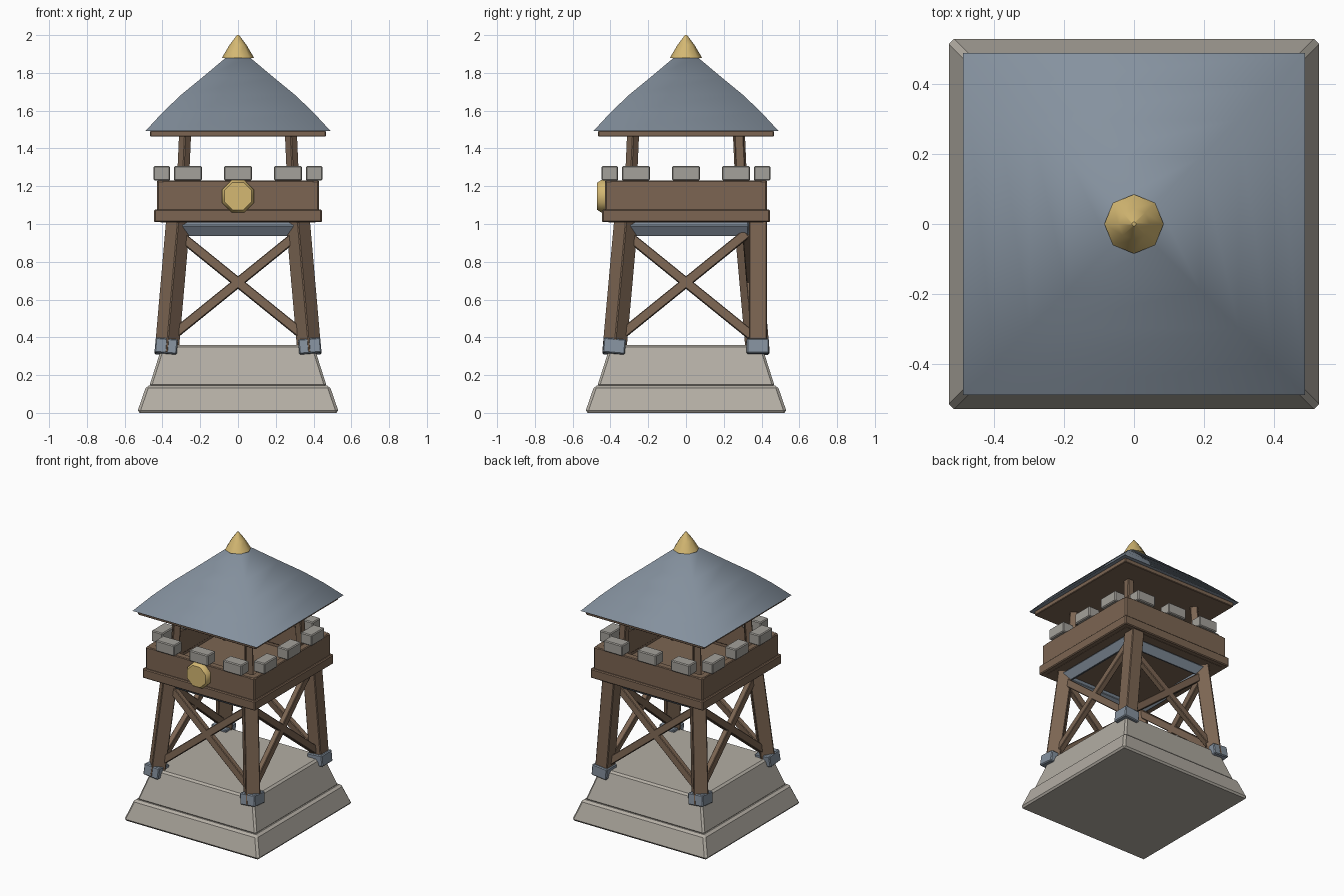
import bpy, bmesh, math
from mathutils import Vector, Matrix

cube = bpy.data.objects.get("Cube")
if cube:
    bpy.data.objects.remove(cube)


def material(name, r, g, b):
    m = bpy.data.materials.new(name)
    m.use_nodes = True
    m.diffuse_color = (r, g, b, 1)
    m.node_tree.nodes["Principled BSDF"].inputs["Base Color"].default_value = (r, g, b, 1)
    return m


PALE_STONE = material("pale stone", .45, .42, .37)
GREY_STONE = material("grey stone", .37, .355, .325)
TIMBER = material("timber", .2, .13, .085)
SLATE = material("blue slate", .235, .285, .345)
GOLD = material("gold", .66, .48, .17)


def finish(name, bm, mat, bevel=0, smooth=None):
    bmesh.ops.recalc_face_normals(bm, faces=bm.faces)
    mesh = bpy.data.meshes.new(name)
    bm.to_mesh(mesh)
    bm.free()
    ob = bpy.data.objects.new(name, mesh)
    bpy.context.collection.objects.link(ob)
    mesh.materials.append(mat)
    if bevel:
        mod = ob.modifiers.new("edge bevel", "BEVEL")
        mod.width = bevel
        mod.segments = 1
    if smooth:
        bpy.ops.object.select_all(action="DESELECT")
        ob.select_set(True)
        bpy.context.view_layer.objects.active = ob
        bpy.ops.object.shade_smooth_by_angle(angle=math.radians(smooth))
    return ob


def box(name, centre, size, mat, bevel=.006, turn=None):
    bm = bmesh.new()
    bmesh.ops.create_cube(bm, size=1)
    bmesh.ops.scale(bm, vec=size, verts=bm.verts)
    if turn:
        bmesh.ops.transform(bm, matrix=turn, verts=bm.verts)
    bmesh.ops.translate(bm, vec=centre, verts=bm.verts)
    return finish(name, bm, mat, bevel)


def stack(name, profile, sides, mat, start=0, bevel=0, smooth=None):
    """Loft of regular polygons through (radius, height) pairs, capped."""
    bm = bmesh.new()
    rings = []
    for r, z in profile:
        angles = [start + math.tau * i / sides for i in range(sides)]
        rings.append([bm.verts.new((r * math.cos(a), r * math.sin(a), z)) for a in angles])
    for low, high in zip(rings, rings[1:]):
        for i in range(sides):
            j = (i + 1) % sides
            bm.faces.new((low[i], low[j], high[j], high[i]))
    bm.faces.new(rings[0])
    bm.faces.new(rings[-1])
    return finish(name, bm, mat, bevel, smooth)


def square_stack(name, profile, mat, **kw):
    """Loft of squares given by half width."""
    return stack(name, [(h * math.sqrt(2), z) for h, z in profile], 4, mat, math.pi / 4, **kw)


def post(name, bottom, top, side, mat, spin):
    """Square post sheared between two points, spun about its axis."""
    bm = bmesh.new()
    bmesh.ops.create_cube(bm, size=1)
    a, b = Vector(bottom), Vector(top)
    turn = Matrix.Rotation(spin, 3, "Z")
    for v in bm.verts:
        end = b if v.co.z > 0 else a
        v.co = end + turn @ Vector((v.co.x * side, v.co.y * side, 0))
    return finish(name, bm, mat, .005)


# Stepped stone base
square_stack("lower_base", [(.535, 0), (.485, .145)], PALE_STONE, bevel=.014)
square_stack("upper_base", [(.47, .14), (.4, .36)], PALE_STONE, bevel=.012)

# Legs, iron feet and upper posts
corners = {"front_right": (-1, -1), "front_left": (1, -1),
           "back_right": (-1, 1), "back_left": (1, 1)}
for place, (sx, sy) in corners.items():
    straight = place == "back_left"
    spin = 0 if straight else math.pi / 4
    top_y = .38 if straight else .316
    post(place + "_leg", (.378 * sx, .38 * sy, .32), (.316 * sx, top_y * sy, 1.03), .095, TIMBER, spin)
    lean = Matrix.Rotation(-.09 * sx, 3, "Y")
    if not straight:
        lean = Matrix.Rotation(.09 * sy, 3, "X") @ lean
    box(place + "_foot", (.38 * sx, .38 * sy, .35), (.118, .118, .08), SLATE, turn=lean.to_4x4())
    post(place + "_upper_post", (.3 * sx, .3 * sy, 1.03), (.28 * sx, .28 * sy, 1.48), .05, TIMBER, spin)

# Sides: crossed braces, parapet, rim beam and merlons
for number, side in enumerate(("front", "left", "back", "right")):
    turn = Matrix.Rotation(number * math.pi / 2, 4, "Z")
    for s, label in ((1, "rising"), (-1, "falling")):
        low, high = Vector((-.345 * s, -.363, .41)), Vector((.32 * s, -.318, .95))
        along = high - low
        pitch = math.atan2(along.z, along.x)
        tilt = Matrix.Rotation(-.083, 4, "X") @ Matrix.Rotation(-pitch, 4, "Y")
        box(f"{side}_{label}_brace", turn @ ((low + high) / 2), (along.length, .04, .05),
            TIMBER, .004, turn @ tilt)
    box(side + "_parapet", turn @ Vector((0, -.405, 1.145)), (.8, .05, .17), TIMBER, .005, turn)
    box(side + "_rim_beam", turn @ Vector((0, -.415, 1.043)), (.885, .06, .067), TIMBER, .006, turn)
    box(side + "_under_beam", turn @ Vector((0, -.325, .975)), (.66, .045, .07), SLATE, .004,
        turn @ Matrix.Rotation(.6, 4, "X"))
    for x in (-.265, 0, .265):
        box(side + "_merlon", turn @ Vector((x, -.403, 1.268)), (.148, .088, .077), GREY_STONE, .006, turn)

# Floor and parapet corner posts
box("floor", (0, 0, 1.025), (.82, .82, .035), TIMBER, 0)
for place, (sx, sy) in corners.items():
    box(place + "_parapet_corner", (.407 * sx, .407 * sy, 1.145), (.045, .045, .17), TIMBER, .008)

# Curved roof, eaves and finial
box("eaves", (0, 0, 1.478), (.93, .93, .032), TIMBER, .004)
square_stack("roof", [(.49, 1.492), (.4, 1.59), (.3, 1.685), (.19, 1.775), (.065, 1.88)],
             SLATE, smooth=80)
stack("finial", [(.085, 1.88), (.045, 1.948), (.006, 2)], 8, GOLD, smooth=50)

# Gold boss on the front wall
boss = stack("front_boss", [(.092, 0), (.092, .03), (.078, .05)], 8, GOLD, math.pi / 8, smooth=50)
boss.rotation_euler.x = math.pi / 2
boss.location = (0, -.42, 1.147)
